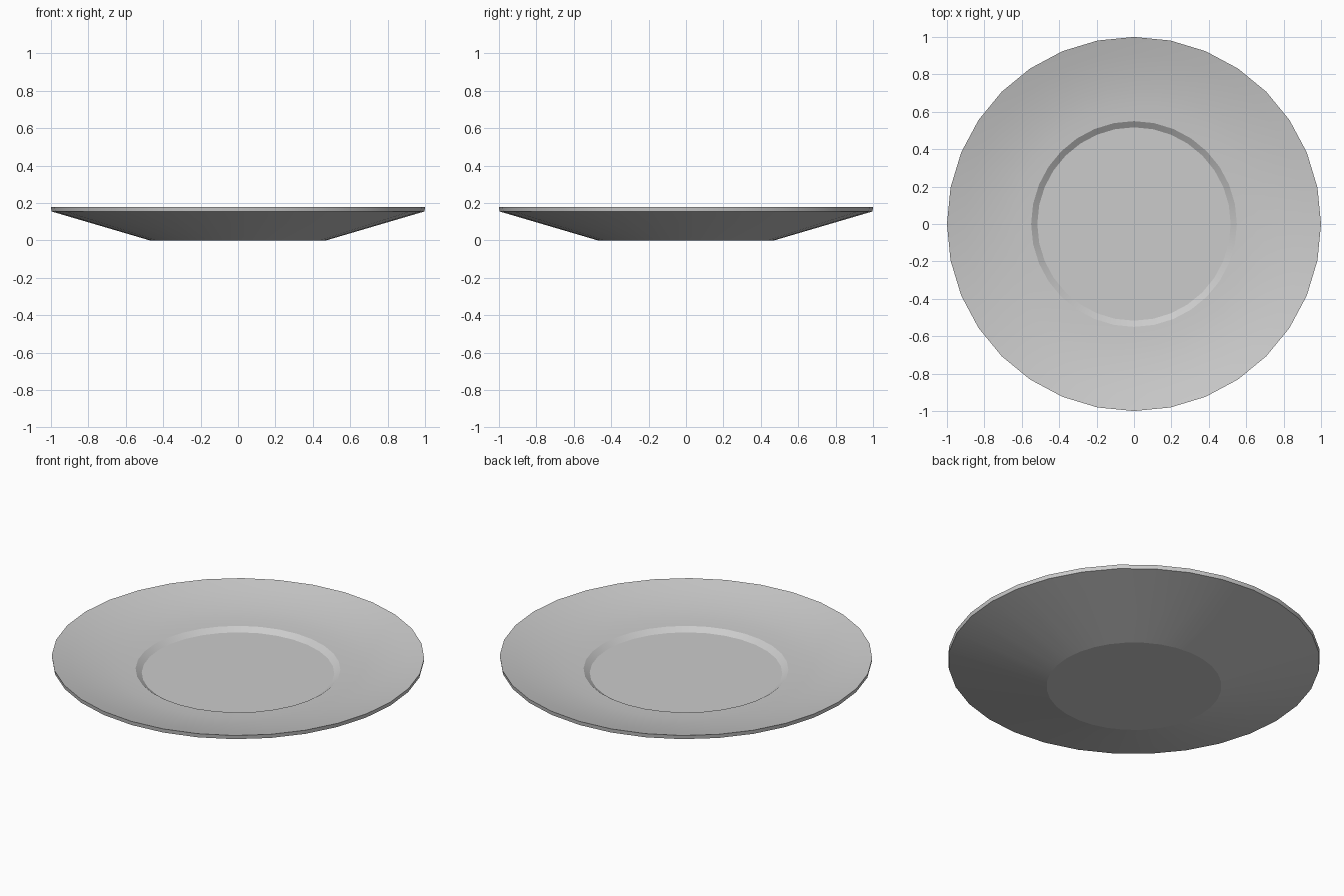
import bpy, bmesh, math

if "Cube" in bpy.data.objects:
    bpy.data.objects.remove(bpy.data.objects["Cube"])

SIDES = 32

# Half profile of the plate (radius, height), from underside to centre well
rim_steps = 5
profile = [(0.47, 0.0), (0.997, 0.155)]
for i in range(rim_steps + 1):
    t = 1 - i / rim_steps
    profile.append((0.55 + 0.45 * t, 0.105 + 0.073 * t ** 1.7))
profile.append((0.517, 0.082))


def lathe(name, points):
    """Revolve a profile around z and cap its first and last rings."""
    bm = bmesh.new()
    rings = []
    for r, z in points:
        rings.append([bm.verts.new((r * math.cos(2 * math.pi * k / SIDES),
                                    r * math.sin(2 * math.pi * k / SIDES), z))
                      for k in range(SIDES)])
    for low, high in zip(rings, rings[1:]):
        for k in range(SIDES):
            n = (k + 1) % SIDES
            bm.faces.new((low[k], low[n], high[n], high[k]))
    bm.faces.new(rings[0][::-1])
    bm.faces.new(rings[-1])
    bmesh.ops.recalc_face_normals(bm, faces=bm.faces)
    mesh = bpy.data.meshes.new(name)
    bm.to_mesh(mesh)
    bm.free()
    obj = bpy.data.objects.new(name, mesh)
    bpy.context.collection.objects.link(obj)
    return obj


# Plate body, smooth around with crisp edges at the foot, rim and well
plate = lathe("plate", profile)
bpy.context.view_layer.objects.active = plate
plate.select_set(True)
bpy.ops.object.shade_smooth_by_angle(angle=math.radians(15))
